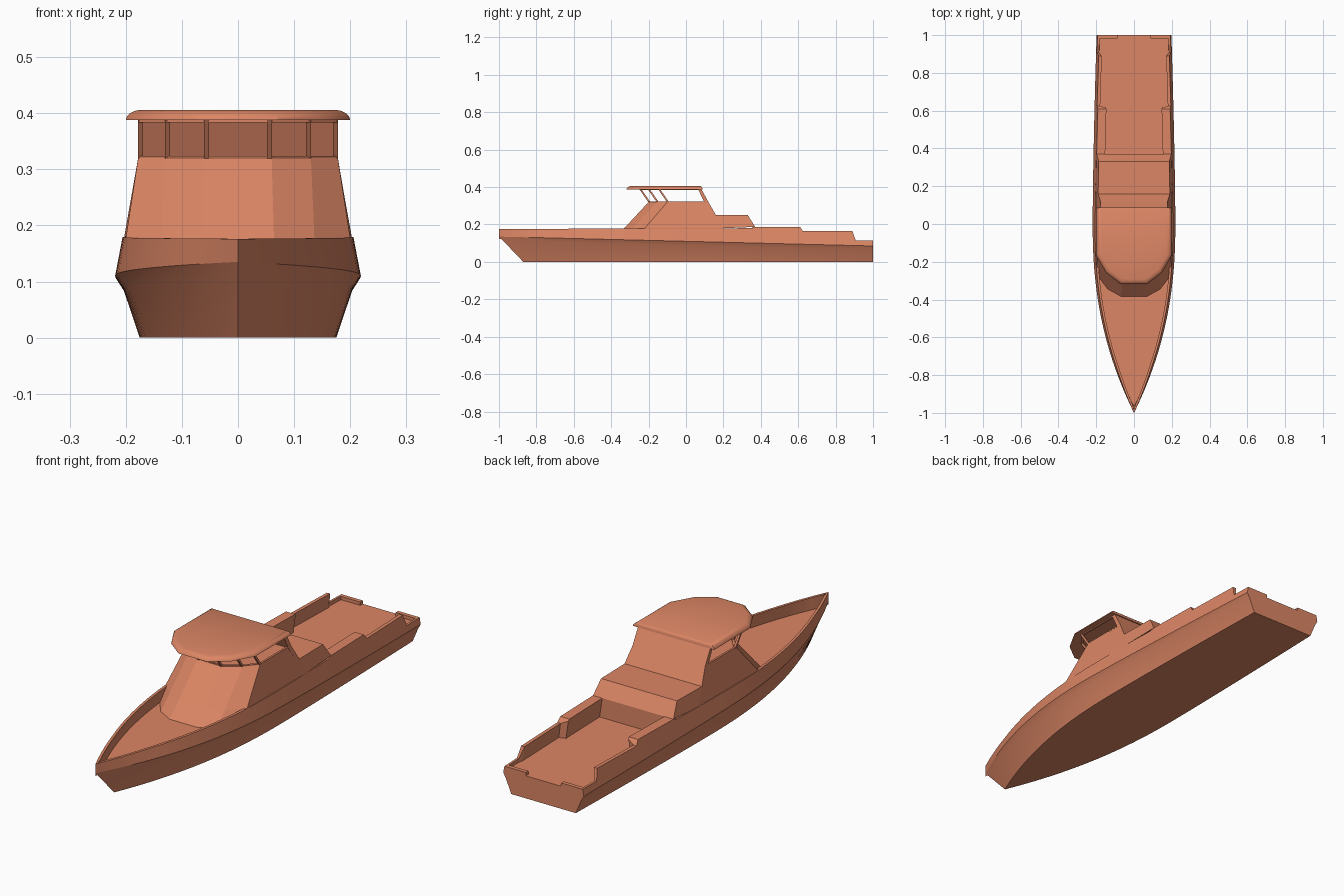
import bpy, bmesh
from mathutils import Vector

if "Cube" in bpy.data.objects:
    bpy.data.objects.remove(bpy.data.objects["Cube"])

paint = bpy.data.materials.new("hull_paint")
paint.diffuse_color = (0.72, 0.24, 0.13, 1)
paint.use_nodes = True
paint.node_tree.nodes["Principled BSDF"].inputs["Base Color"].default_value = paint.diffuse_color


def make(name, verts, faces, smooth=None):
    me = bpy.data.meshes.new(name)
    me.from_pydata(verts, [], faces)
    bm = bmesh.new()
    bm.from_mesh(me)
    bmesh.ops.remove_doubles(bm, verts=bm.verts, dist=1e-5)
    bmesh.ops.recalc_face_normals(bm, faces=bm.faces)
    bm.to_mesh(me)
    bm.free()
    ob = bpy.data.objects.new(name, me)
    bpy.context.collection.objects.link(ob)
    me.materials.append(paint)
    if smooth:
        bpy.ops.object.select_all(action='DESELECT')
        ob.select_set(True)
        bpy.context.view_layer.objects.active = ob
        bpy.ops.object.shade_smooth_by_angle(angle=smooth)
    return ob


def loft(name, rings, cap_start=True, cap_end=True, smooth=None):
    n = len(rings[0])
    faces = [(i*n + j, i*n + (j+1) % n, (i+1)*n + (j+1) % n, (i+1)*n + j)
             for i in range(len(rings) - 1) for j in range(n)]
    if cap_start:
        faces.append(tuple(range(n)))
    if cap_end:
        faces.append(tuple(range((len(rings)-1)*n, len(rings)*n)))
    return make(name, [p for r in rings for p in r], faces, smooth)


def box(name, x0, x1, y0, y1, z0, z1):
    return loft(name, [[(x0, y0, z), (x1, y0, z), (x1, y1, z), (x0, y1, z)] for z in (z0, z1)])


def beam(name, a, b, wx, wy):
    # bar with horizontal ends
    return loft(name, [[(p[0]+sx*wx/2, p[1]+sy*wy/2, p[2])
                        for sx, sy in ((-1, -1), (1, -1), (1, 1), (-1, 1))] for p in (a, b)])


def lerp(table, y):
    for (a, u), (b, v) in zip(table, table[1:]):
        if y <= b:
            return u + (v-u)*max(0, (y-a)/(b-a))
    return table[-1][1]


def mirrored(half):
    return half + [(-x, y, z) for x, y, z in reversed(half)]


# hull shape functions: plan half width, knuckle height, sloping topsides
def width(y):
    return 0.219*(1 - abs(y)**2.26) if y < 0 else 0.219 - 0.021*y**1.5


def knuckle(y):
    return 0.11 - 0.025*y


def side(y, z):
    return width(y) - 0.192*(z - knuckle(y))*min(1, width(y)/0.1)


TOP = [(-1, .176), (.35, .18), (.37, .187), (.61, .187), (.625, .165), (.89, .165), (.907, .115), (1, .115)]
THICK = [(-1, .012), (.365, .012), (.37, .045), (.615, .045), (.625, .016), (.89, .016), (.907, .01), (1, .01)]
DECK = [(-1, .122), (.3, .122), (.37, .1), (1, .1)]

# hull: sections from bow to stern, with bulwarks and sunken decks
stations = sorted({round(-1 + .04*i, 3) for i in range(34)} |
                  {-.985, .35, .365, .37, .5, .61, .615, .625, .75, .89, .907, 1})
rings = []
for y in stations:
    w, zk, zt, zd, th = width(y), knuckle(y), lerp(TOP, y), lerp(DECK, y), lerp(THICK, y)
    back = (1 - y)/2
    half = [(w*.8, y + .13*back, 0),
            (w*.935, y + .022*back, zk - .022),
            (w, y, zk),
            (side(y, zt), y, zt),
            (max(0, side(y, zt) - th), y, zt),
            (max(0, side(y, zd) - th - .004), y, zd)]
    rings.append(mirrored(half))
loft("hull", rings, smooth=0.3)

# wheelhouse lower body with faceted front
levels = [(.122, [(.066, -.385), (.138, -.345), (.196, -.27)], .233),
          (.18, [(.064, -.33), (.136, -.287), (side(-.22, .18), -.22)], .2),
          (.32, [(.06, -.2), (.13, -.155), (.178, -.1)], .12)]
rings = []
for z, front, aft in levels:
    xa = .19 if z < .15 else side(aft, z)
    rings.append(mirrored([(x, y, z) for x, y in front] + [(xa, aft, z)]))
loft("wheelhouse", rings)

# aft cabin trunk
profile = [(.2, .18), (.16, .25), (.33, .25), (.37, .187)]
loft("aft_trunk", [[(s*side(y, z), y, z) for y, z in profile] for s in (-1, 1)])
box("aft_bulkhead", -.165, .165, .355, .37, .09, .187)

# sloping rear wall of the wheelhouse
loft("rear_wall", [[(-x, y - d, z), (x, y - d, z), (x, y, z), (-x, y, z)]
                   for x, y, z, d in ((side(.16, .25), .16, .25, .022), (.178, .12, .32, .022),
                                      (.178, .082, .389, .018))])

# forward-leaning window pillars and frame rails
low = [(.06, -.2), (.13, -.155), (.178, -.1)]
for s in (-1, 1):
    tag = "right" if s > 0 else "left"
    for i, (x, y) in enumerate(low):
        beam(f"window_pillar_{tag}_{i+1}", (s*(x - .004), y + .005, .318),
             (s*(x - .004), y - .045, .39), .009, .011)
for name, z, shift, aft in (("window_sill", .318, 0, .11), ("window_header", .383, -.046, .075)):
    outer = mirrored([(x, y + shift, z) for x, y in low] + [(.178, aft, z)])
    inner = [(x*.95, y + (.009 if y < 0 else -.009), z) for x, y, z in outer]
    up = lambda ring: [(x, y, z + .006) for x, y, z in ring]
    loft(name, [outer, up(outer), up(inner), inner, outer], False, False)

# roof with rounded edge
plan = [(.07, -.318), (.148, -.258), (.2, -.165), (.2, .088)]
rings = []
for z, o in ((.388, 0), (.394, .002), (.4, .008), (.404, .016), (.406, .026)):
    rings.append(mirrored([(x*(1 - o/.2), -.115 + (y + .115)*(1 - (o if y < 0 else o*.4)/.2), z)
                           for x, y in plan]))
loft("roof", rings, smooth=0.5)

# transom lips either side of the stern opening
for s, tag in ((-1, "left"), (1, "right")):
    a, b = sorted((s*.087, s*.188))
    box(f"transom_lip_{tag}", a, b, .982, 1, .095, .115)
